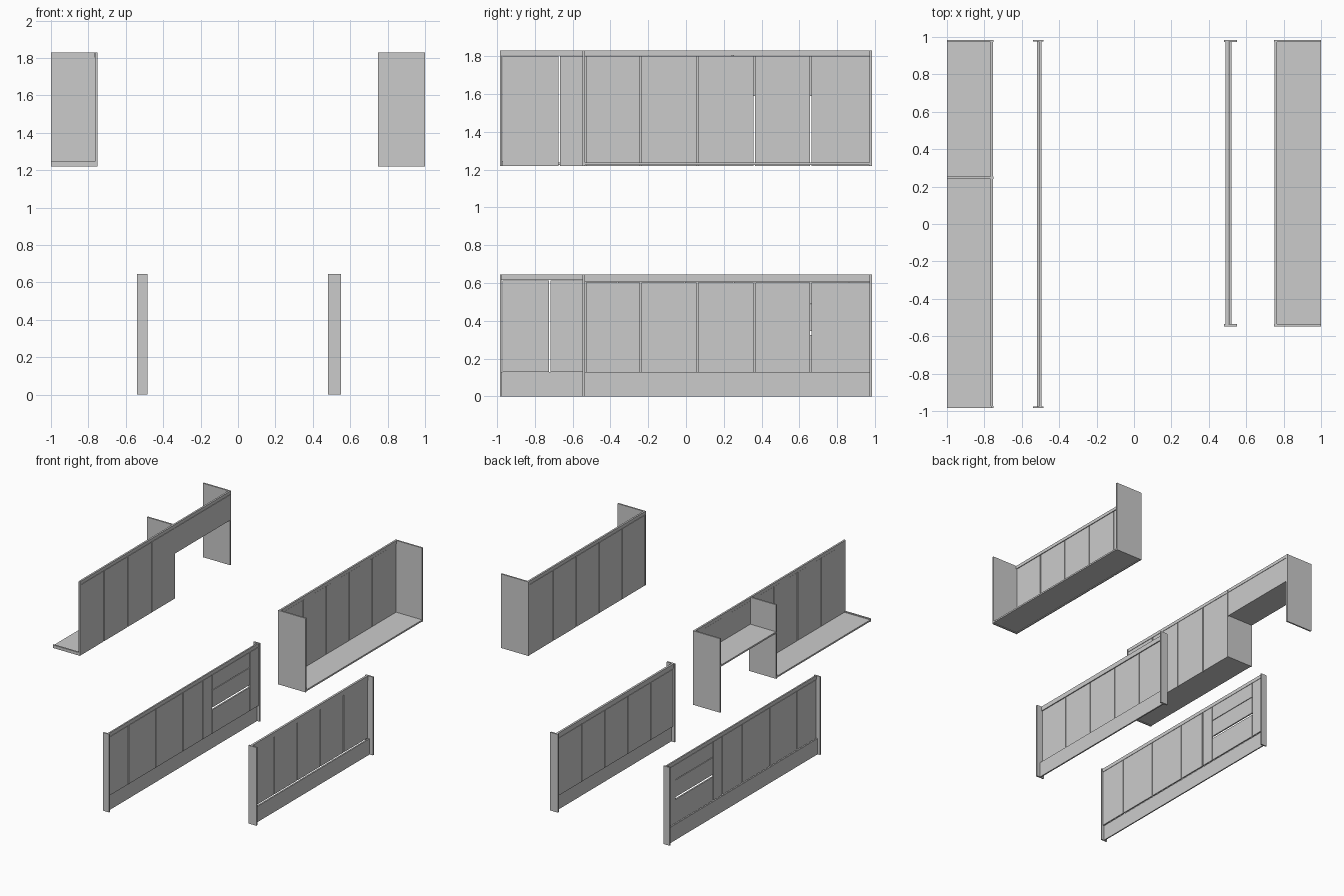
import bpy, bmesh
from mathutils import Vector

if "Cube" in bpy.data.objects:
    bpy.data.objects.remove(bpy.data.objects["Cube"])

def box(name, x, y, z):
    """Axis-aligned board given as (min, max) ranges."""
    bm = bmesh.new()
    bmesh.ops.create_cube(bm, size=1)
    lo, hi = Vector((x[0], y[0], z[0])), Vector((x[1], y[1], z[1]))
    for v in bm.verts:
        v.co = Vector([a + (b - a) * (c + 0.5) for a, b, c in zip(lo, hi, v.co)])
    me = bpy.data.meshes.new(name)
    bm.to_mesh(me)
    bm.free()
    ob = bpy.data.objects.new(name, me)
    bpy.context.collection.objects.link(ob)
    return ob

def door_row(name, x, splits, z, gap=0.008):
    """Row of flat fronts between consecutive split positions."""
    for i, (a, b) in enumerate(zip(splits, splits[1:])):
        box(f"{name}_{i + 1}", x, (a + gap / 2, b - gap / 2), z)

LOW, HIGH = 1.22, 1.83
END, T = 0.985, 0.013
right_splits = [-0.534, -0.24, 0.06, 0.36, 0.66, 0.974]

# Right wall cabinet: side panels, open back, bottom board, doors, top strip
for tag, y in (("front", -0.547), ("rear", END - T)):
    box(f"right_wall_{tag}_side", (0.748, 1.0), (y, y + T), (LOW, HIGH))
box("right_wall_bottom", (0.762, 1.0), (-0.534, END - T), (1.225, 1.238))
door_row("right_wall_door", (0.75, 0.762), right_splits, (LOW, 1.80))
box("right_wall_top_strip", (0.75, 0.765), (-0.534, END - T), (1.803, HIGH))

# Left wall cabinet: two side panels, open front end, bottom board with lip
for tag, y in (("middle", 0.241), ("rear", END - T)):
    box(f"left_wall_{tag}_side", (-1.0, -0.752), (y, y + T), (LOW, HIGH))
box("left_wall_bottom", (-1.0, -0.765), (-0.972, 0.241), (1.225, 1.238))
box("left_wall_bottom_lip", (-1.0, -0.765), (-END, -0.972), (LOW, 1.245))
box("left_wall_end_filler", (-0.765, -0.752), (-END, -0.974), (LOW, HIGH))
door_row("left_wall_door", (-0.765, -0.753), [-0.974, -0.67, -0.36, -0.05, 0.245], (LOW, 1.80))
box("left_wall_top_strip", (-0.768, -0.753), (-0.974, END - T), (1.803, HIGH))

# Short section over the cooker space
box("left_wall_short_front", (-0.765, -0.753), (0.254, END - T), (1.59, 1.80))
box("left_wall_short_bottom", (-1.0, -0.765), (0.254, END - T), (1.595, 1.608))

# Right base run: end panels, recessed kick board, doors, top strip
for tag, y in (("front", -0.547), ("rear", END - T)):
    box(f"right_base_{tag}_end", (0.48, 0.55), (y, y + T), (0, 0.645))
box("right_base_kick", (0.508, 0.52), (-0.534, END - T), (0, 0.13))
door_row("right_base_door", (0.488, 0.5), right_splits, (0.13, 0.603))
box("right_base_top_strip", (0.488, 0.505), (-0.534, END - T), (0.606, 0.645))

# Left base run
for tag, y in (("front", -END), ("rear", END - 0.01)):
    box(f"left_base_{tag}_end", (-0.54, -0.485), (y, y + 0.01), (0, 0.645))
box("left_base_kick", (-0.518, -0.508), (-0.975, 0.975), (0, 0.13))
face = (-0.507, -0.495)
door_row("left_base_door", face, [-0.975, -0.72, -0.365, -0.01, 0.25, 0.37], (0.13, 0.612))
box("left_base_rear_filler", face, (0.864, 0.975), (0.13, 0.612))
box("left_base_top_strip", face, (-0.975, 0.975), (0.615, 0.645))

# Drawer stack
for i, z in enumerate(((0.13, 0.325), (0.345, 0.485), (0.49, 0.612))):
    box(f"left_base_drawer_{i + 1}", face, (0.374, 0.86), z)
